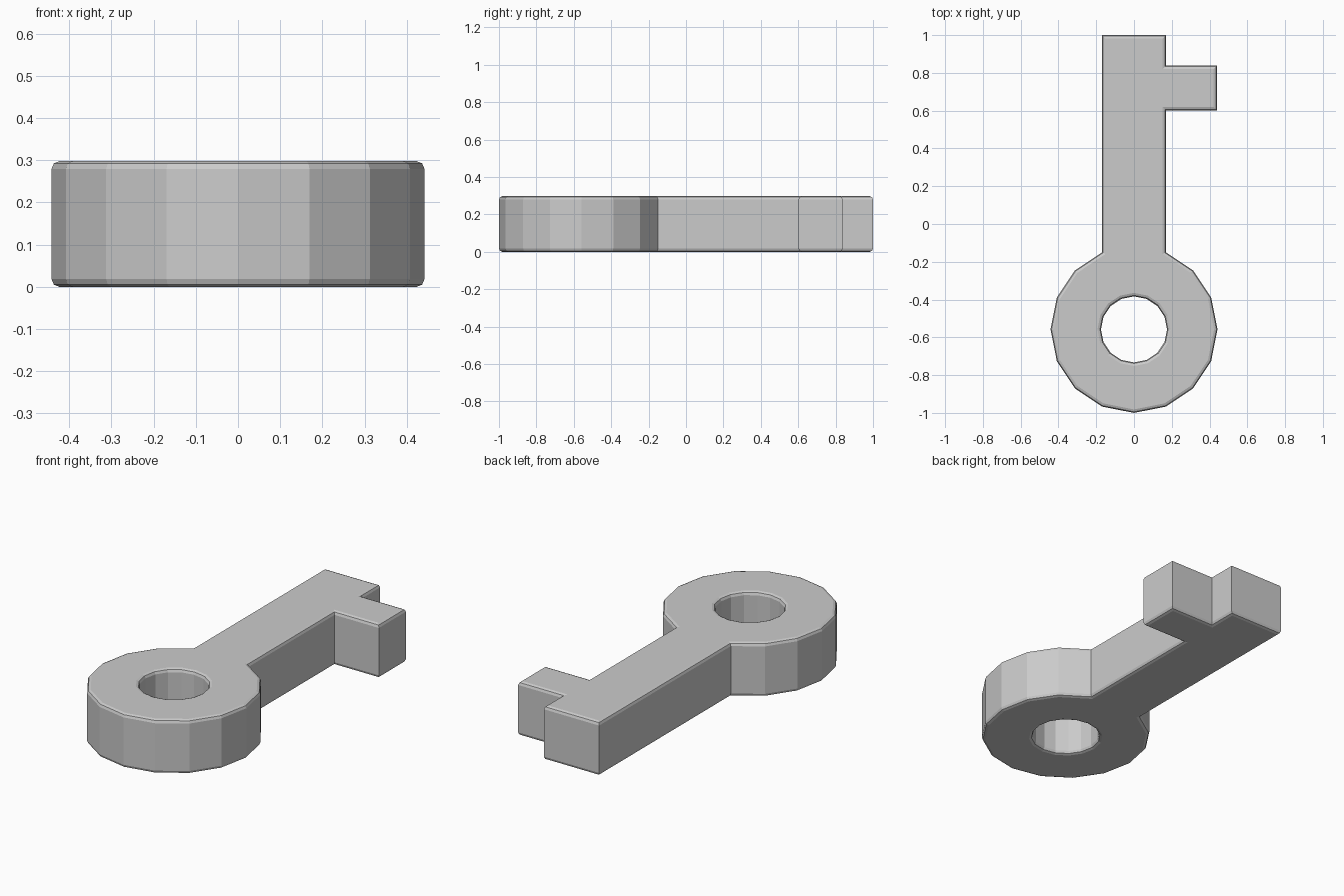
import bpy, bmesh
from math import sin, cos, pi

if "Cube" in bpy.data.objects:
    bpy.data.objects.remove(bpy.data.objects["Cube"])

HEIGHT, BEVEL, SIDES = 0.298, 0.018, 16
CENTRE_Y, OUTER, INNER = -0.558, 0.442, 0.175

bm = bmesh.new()

def ring(r):
    # starts at the top of the bow and runs counter-clockwise
    return [bm.verts.new((-r * sin(2 * pi * i / SIDES),
                          CENTRE_Y + r * cos(2 * pi * i / SIDES), 0))
            for i in range(SIDES)]

# Bow: flat ring of quads around the hole
outer, inner = ring(OUTER), ring(INNER)
for i in range(SIDES):
    j = (i + 1) % SIDES
    bm.faces.new((outer[i], outer[j], inner[j], inner[i]))

# Shaft and tooth, sharing the bow's top vertices
w = OUTER * sin(2 * pi / SIDES)
t = [bm.verts.new((x, y, 0)) for x, y in
     ((w, 0.602), (0.44, 0.602), (0.44, 0.838), (w, 0.838))]
tip = [bm.verts.new((x, 1, 0)) for x in (w, -w)]
bm.faces.new((outer[1], outer[0], outer[-1], t[0], t[3], *tip))
bm.faces.new(t)

# Thickness
res = bmesh.ops.extrude_face_region(bm, geom=bm.faces[:], use_keep_orig=True)
top = [g for g in res["geom"] if isinstance(g, bmesh.types.BMVert)]
bmesh.ops.translate(bm, verts=top, vec=(0, 0, HEIGHT))
bmesh.ops.recalc_face_normals(bm, faces=bm.faces[:])

# Rounded rims along the top and bottom outlines
rims = [e for e in bm.edges
        if abs(e.verts[0].co.z - e.verts[1].co.z) < 1e-5
        and e.calc_face_angle(0) > 1]
bmesh.ops.bevel(bm, geom=rims, offset=BEVEL, offset_type='OFFSET',
                segments=2, profile=0.5, affect='EDGES', clamp_overlap=True)

mesh = bpy.data.meshes.new("key")
bm.to_mesh(mesh)
bm.free()
bpy.context.collection.objects.link(bpy.data.objects.new("key", mesh))
